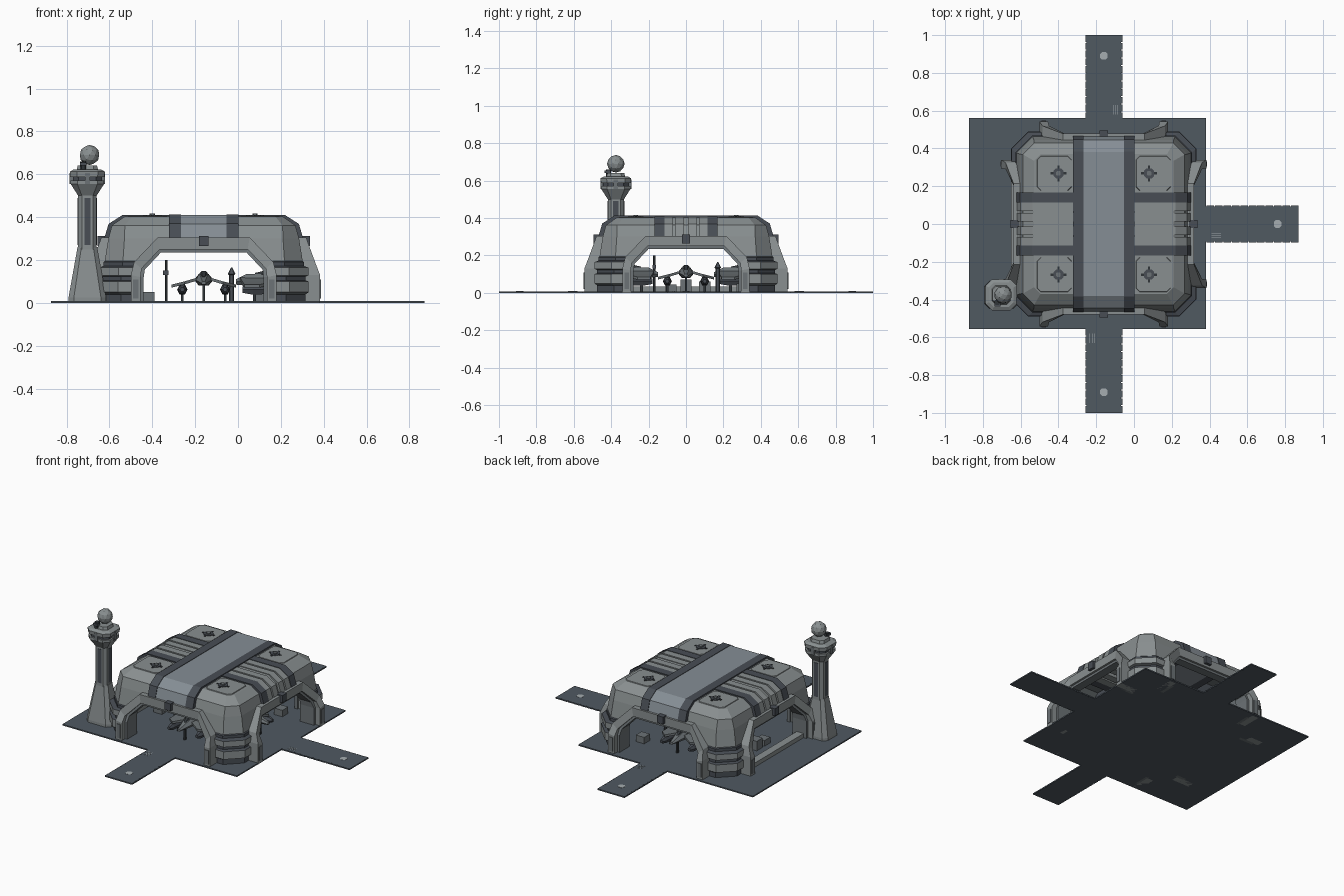
import bpy, bmesh, math
from mathutils import Matrix, Vector

if "Cube" in bpy.data.objects:
    bpy.data.objects.remove(bpy.data.objects["Cube"])

def mat(name, r, g, b):
    m = bpy.data.materials.new(name)
    m.diffuse_color = (r, g, b, 1)
    m.use_nodes = True
    m.node_tree.nodes["Principled BSDF"].inputs["Base Color"].default_value = m.diffuse_color
    return m

LIGHT = mat("light_grey", .25, .275, .28)
PANEL = mat("blue_grey", .235, .27, .30)
MID = mat("mid_grey", .15, .17, .18)
DARK = mat("dark_slate", .065, .075, .09)
PAVE = mat("pavement", .08, .10, .12)
BLACK = mat("near_black", .03, .035, .04)
PALE = mat("pale_marking", .38, .42, .44)

CX = -.16                                   # hangar centre
HC = Matrix.Translation((CX, 0, 0))
def turn(k):
    return HC @ Matrix.Rotation(k * math.pi / 2, 4, 'Z')

def make(name, verts, faces, m, M=Matrix()):
    me = bpy.data.meshes.new(name)
    me.from_pydata([M @ Vector(v) for v in verts], [], faces)
    bm = bmesh.new()
    bm.from_mesh(me)
    bmesh.ops.recalc_face_normals(bm, faces=bm.faces)
    bm.to_mesh(me)
    bm.free()
    me.materials.append(m)
    o = bpy.data.objects.new(name, me)
    bpy.context.collection.objects.link(o)
    return o

def loft(name, rings, m, M=Matrix()):
    n = len(rings[0])
    verts = [p for r in rings for p in r]
    faces = [(i*n+j, i*n+(j+1) % n, (i+1)*n+(j+1) % n, (i+1)*n+j)
             for i in range(len(rings)-1) for j in range(n)]
    faces += [tuple(range(n)), tuple(range(len(verts)-n, len(verts)))]
    return make(name, verts, faces, m, M)

def octo(h, c, z, cx=0, cy=0, hy=None):     # chamfered rectangle ring
    hy = hy or h
    q = [(h, hy-c), (h-c, hy), (c-h, hy), (-h, hy-c), (-h, c-hy), (c-h, -hy), (h-c, -hy), (h, c-hy)]
    return [(cx+x, cy+y, z) for x, y in q]

def box(name, x0, x1, y0, y1, z0, z1, m, M=Matrix()):
    return loft(name, [[(x0, y0, z), (x1, y0, z), (x1, y1, z), (x0, y1, z)] for z in (z0, z1)], m, M)

def prism(name, prof, b0, b1, m, M=Matrix()):   # xz profile along y
    return loft(name, [[(x, b, z) for x, z in prof] for b in (b0, b1)], m, M)

def mirrored(half):
    return half + [(-x, z) for x, z in reversed(half)]

# base plate
box("base_plate", -.873, .382, -.557, .56, 0, .008, PAVE)

# three runways with segmented edges and markings
for k, start, end in ((0, .54, 1.03), (1, .55, 1.0), (3, .55, 1.0)):
    M = turn(k)
    box("runway", start, end, -.092, .092, 0, .008, PAVE, M)
    n = 11
    step = (end - start) / n
    for i in range(n):
        for s in (-1, 1):
            a, b = sorted((s * .09, s * .098))
            box("runway_edge", start + i*step + .005, start + (i+1)*step, a, b, 0, .008, PAVE, M)
    loft("runway_lamp", [octo(.02, .01, z, end-.11, 0) for z in (.007, .0095)], PALE, M)
    for i in range(3):
        box("runway_dash", start+.03, start+.08, -.075+i*.012, -.072+i*.012, .007, .009, PALE, M)

# hangar shell: inner rings downward, then outer rings upward
inner = [(.33, .05, .37), (.40, .08, .31), (.425, .09, .2), (.425, .09, .008)]
outer = [(.475, .09, .008), (.475, .09, .04), (.49, .09, .05), (.49, .09, .10), (.475, .09, .105),
         (.475, .09, .122), (.488, .09, .128), (.488, .09, .165), (.468, .09, .172), (.468, .09, .19),
         (.462, .085, .195), (.445, .075, .30), (.428, .06, .362), (.37, .035, .402)]
shell = loft("hangar_shell", [octo(*r) for r in inner + outer], LIGHT, HC)
cut = mirrored([(.31, -.1), (.31, .16), (.21, .265)])
for k in (0, 1):
    c = prism("opening_cutter", cut, -1, 1, LIGHT, turn(k))
    c.hide_render = True
    mod = shell.modifiers.new("opening", 'BOOLEAN')
    mod.object = c
    mod.solver = 'EXACT'
    bpy.context.view_layer.objects.active = shell
    bpy.ops.object.modifier_apply(modifier="opening")
    bpy.data.objects.remove(c)
shell.data.materials.clear()
for m in (LIGHT, DARK, MID):
    shell.data.materials.append(m)
for f in shell.data.polygons:
    p = f.center - Vector((CX, 0, 0))
    inside = f.normal.x * p.x + f.normal.y * p.y < -.01 or f.normal.z < -.5
    band = p.z < .045 or .10 < p.z < .127 or .165 < p.z < .193
    f.material_index = 2 if inside else 1 if band else 0

# four arch frames with a dark inner lip and a keystone
def arch(name, out, inn, back, m, M):
    half = [[(u, -d, z), (v, -d, w), (v, -back, w), (u, -back, z)] for (u, z, d), (v, w) in zip(out, inn)]
    other = [[(-x, y, z) for x, y, z in r] for r in reversed(half)]
    loft(name, half + other, m, M)

for k in range(4):
    M = turn(k)
    arch("arch_frame", [(.34, 0, .543), (.34, .13, .543), (.325, .19, .52), (.215, .305, .478)],
         [(.295, 0), (.295, .12), (.29, .16), (.205, .25)], .42, LIGHT, M)
    arch("arch_lip", [(.30, 0, .51), (.30, .12, .51), (.295, .165, .495), (.207, .255, .465)],
         [(.28, 0), (.28, .12), (.275, .155), (.2, .235)], .41, MID, M)
    box("keystone", -.022, .022, -.495, -.45, .265, .312, DARK, M)
    for s in (-1, 1):                        # grip plates on the legs
        a, b = sorted((s * .305, s * .33))
        box("leg_plate", a, b, -.547, -.53, .02, .11, MID, M)
box("left_sill", -.65, -.60, -.30, .30, .008, .035, LIGHT)

# roof strips following the dome
def strip_profile(r):
    return mirrored([(.46+r, .285), (.435+r, .365+r*.4), (.375+r*.6, .40+r)]) + \
           [(-.34, .38), (-.41, .345), (-.43, .285), (.43, .285), (.41, .345), (.34, .38)]

T = turn(1)
prism("centre_strip", strip_profile(.010), -.11, .11, PANEL, T)
for s in (-1, 1):
    a, b = sorted((s * .107, s * .162))
    prism("centre_strip_edge", strip_profile(.013), a, b, DARK, T)
    a, b = sorted((s * .115, s * .168))
    prism("cross_strip_edge", strip_profile(.009), a, b, DARK, HC)
    a, b = sorted((s * .012, s * .058))
    prism("cross_rib", strip_profile(.006), a, b, LIGHT, HC)
    a, b = sorted((s * .07, s * .117))
    prism("cross_rib", strip_profile(.006), a, b, LIGHT, HC)

# roof quadrant panels with vents
for sx in (-1, 1):
    for sy in (-1, 1):
        x, y = CX + sx * .24, sy * .268
        loft("roof_panel", [octo(.095, .02, .395, x+sx*.022, y), octo(.09, .02, .406, x+sx*.022, y)], LIGHT)
        loft("vent_hub", [octo(.026, .012, z, x, y) for z in (.40, .41)], DARK)
        box("vent_bar", x-.042, x+.042, y-.006, y+.006, .40, .409, BLACK)
        box("vent_bar", x-.006, x+.006, y-.042, y+.042, .40, .409, BLACK)
        loft("vent_cap", [octo(.012, .005, z, x, y) for z in (.41, .416)], MID)

# control tower
TX, TY = -.703, -.375
def tower(name, rows, m):
    loft(name, [octo(h, h*.4, z, TX, TY) for h, z in rows], m)

loft("tower_base", [octo(.088, .025, .008, TX, TY, .072), octo(.088, .025, .025, TX, TY, .072),
                    octo(.046, .018, .26, TX, TY, .04)], LIGHT)
tower("tower_shaft", [(.043, .25), (.043, .50), (.078, .555), (.078, .57)], LIGHT)
tower("tower_window_band", [(.068, .565), (.068, .592)], DARK)
tower("tower_crown", [(.08, .588), (.082, .612), (.065, .622), (.05, .622), (.045, .64)], LIGHT)
for k in range(4):
    M = Matrix.Translation((TX, TY, 0)) @ Matrix.Rotation(k * math.pi / 2, 4, 'Z')
    box("tower_groove", .04, .0455, -.014, .014, .27, .49, DARK, M)
    box("tower_bracket", .04, .083, -.012, .012, .555, .605, MID, M)
bm = bmesh.new()
bmesh.ops.create_icosphere(bm, subdivisions=2, radius=.047, matrix=Matrix.Translation((TX+.01, TY, .69)))
me = bpy.data.meshes.new("radar_ball")
bm.to_mesh(me)
bm.free()
me.materials.append(LIGHT)
bpy.context.collection.objects.link(bpy.data.objects.new("radar_ball", me))
loft("tower_sensor", [octo(.014, .006, z, TX-.02, TY-.04) for z in (.62, .66)], BLACK)
box("sensor_arm", TX-.035, TX-.005, TY-.062, TY-.03, .64, .655, DARK)

# parked craft: one per runway, nose outward along +x
def craft(M):
    def ring(x, hw, z0, z1):
        zc = (z0 + z1) / 2
        return [(x, -hw, zc), (x, -hw*.5, z1), (x, hw*.5, z1), (x, hw, zc), (x, hw*.5, z0), (x, -hw*.5, z0)]
    loft("craft_body", [ring(-.11, .02, .085, .11), ring(-.06, .045, .08, .135), ring(.02, .04, .08, .135),
                        ring(.12, .012, .085, .10)], MID, M)
    loft("craft_canopy", [ring(-.02, .02, .12, .14), ring(.015, .022, .12, .148), ring(.06, .012, .10, .122)], BLACK, M)
    for s in (-1, 1):
        rows = [(.03, -.09, .03, .118), (.09, -.08, .06, .10), (.15, -.07, .0, .085)]
        loft("craft_wing", [[(a, s*y, z), (b, s*y, z), (b, s*y, z-.014), (a, s*y, z-.014)] for y, a, b, z in rows], MID, M)
        loft("craft_pod", [ring(x, w, .062-w, .062+w) for x, w in ((-.08, .015), (-.03, .024), (.05, .02), (.08, .01))],
             DARK, M @ Matrix.Translation((0, s*.10, 0)))
        box("craft_leg", -.03, -.015, s*.10-.006, s*.10+.006, .008, .05, BLACK, M)
    box("craft_leg", .05, .065, -.006, .006, .008, .09, BLACK, M)

for k in (0, 1, 3):
    craft(turn(k) @ Matrix.Translation((.26, 0, 0)))

# service mast, beacon and crates on the hangar floor
loft("service_mast", [octo(.006, .002, z, -.335, -.17) for z in (.008, .2)], BLACK)
box("mast_arm", -.35, -.325, -.18, -.16, .13, .15, DARK)
loft("beacon", [octo(h, h*.4, z, -.03, .17) for h, z in ((.012, .008), (.012, .13), (.018, .135), (.003, .165))], DARK)
for x, y, h in ((-.48, .10, .06), (-.50, -.08, .045), (-.42, .3, .05), (-.50, .0, .07), (.1, .3, .05)):
    box("crate", x-.03, x+.03, y-.03, y+.03, .008, h, MID)
